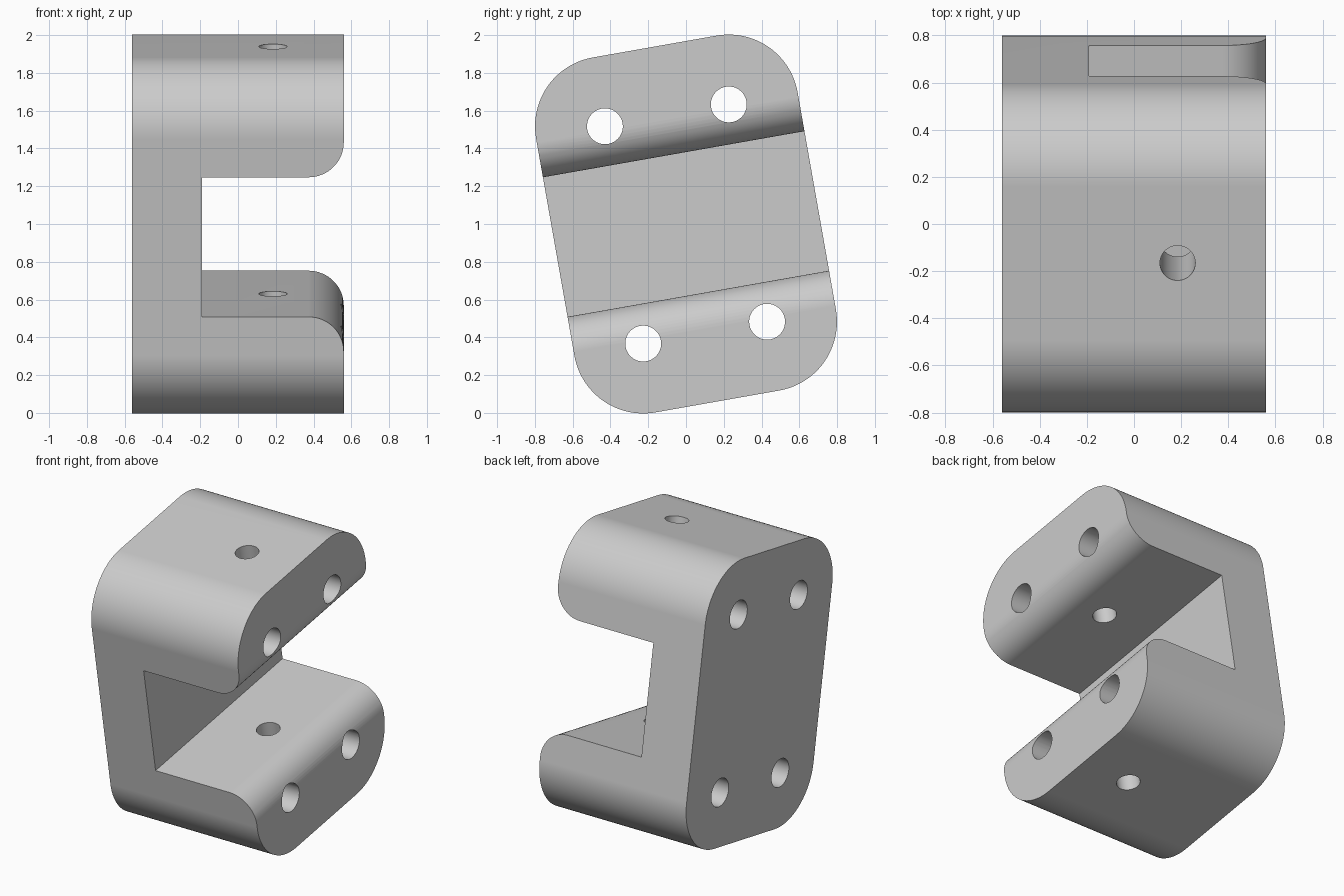
import bpy, bmesh, math
from mathutils import Matrix, Vector

cube = bpy.data.objects.get("Cube")
if cube:
    bpy.data.objects.remove(cube, do_unlink=True)

# Dimensions in the block's own untilted frame
HALF_X = 0.56
ARC_Y, ARC_Z, CORNER = 0.333, 0.584, 0.37
SLOT_BACK, SLOT_HALF, LIP = -0.19, 0.375, 0.1875
TILT = math.radians(10)

grey = bpy.data.materials.new("plain grey")
grey.use_nodes = True
colour = (0.6, 0.6, 0.6, 1)
grey.diffuse_color = colour
grey.node_tree.nodes["Principled BSDF"].inputs["Base Color"].default_value = colour


def arc(cu, cv, radius, start, end, steps):
    """Points on an arc, angles in degrees."""
    angles = [math.radians(start + (end - start) * i / steps) for i in range(steps + 1)]
    return [(cu + radius * math.cos(a), cv + radius * math.sin(a)) for a in angles]


def prism(name, points, direction):
    """Extrude a closed outline of 3D points along a direction."""
    bm = bmesh.new()
    base = bm.faces.new([bm.verts.new(p) for p in points])
    result = bmesh.ops.extrude_face_region(bm, geom=[base])
    verts = [v for v in result["geom"] if isinstance(v, bmesh.types.BMVert)]
    bmesh.ops.translate(bm, vec=Vector(direction), verts=verts)
    bmesh.ops.recalc_face_normals(bm, faces=bm.faces)
    mesh = bpy.data.meshes.new(name)
    bm.to_mesh(mesh)
    bm.free()
    mesh.materials.append(grey)
    obj = bpy.data.objects.new(name, mesh)
    bpy.context.collection.objects.link(obj)
    return obj


def drill(name, radius, matrix):
    """Long cylinder cutter along its local z."""
    points = [matrix @ Vector((u, v, -2)) for u, v in arc(0, 0, radius, 0, 360, 48)[:-1]]
    return prism(name, points, matrix.to_3x3() @ Vector((0, 0, 4)))


# Block with rounded long edges
outline = []
for i, (sy, sz) in enumerate([(1, 1), (-1, 1), (-1, -1), (1, -1)]):
    outline += arc(sy * ARC_Y, sz * ARC_Z, CORNER, i * 90, i * 90 + 90, 24)
block = prism("clamp_block", [(-HALF_X, y, z) for y, z in outline], (2 * HALF_X, 0, 0))

# Slot with flared mouth, which rounds the lips of both jaws
upper = [(SLOT_BACK, SLOT_HALF)]
upper += arc(HALF_X - LIP, SLOT_HALF + LIP, LIP, -90, 0, 16)
upper.append((1, SLOT_HALF + LIP))
slot = upper + [(x, -z) for x, z in reversed(upper)]
cutters = [prism("slot_cutter", [(x, -1, z) for x, z in slot], (0, 2, 0))]

# Four lengthwise bolt holes and one pin hole through both jaws
for sy in (-1, 1):
    for sz in (-1, 1):
        place = Matrix.Translation((0, sy * ARC_Y, sz * ARC_Z)) @ Matrix.Rotation(math.pi / 2, 4, "Y")
        cutters.append(drill("bolt_hole_cutter", 0.095, place))
pin_top = Matrix.Translation((0.185, 0, 2.1))
cutters.append(drill("pin_hole_cutter", 0.075, pin_top))
pin_bottom = Matrix.Translation((0.185, 0, -2.1))
cutters.append(drill("pin_hole_cutter", 0.075, pin_bottom))

bpy.ops.object.select_all(action="DESELECT")
bpy.context.view_layer.objects.active = block
block.select_set(True)
for cutter in cutters:
    cutter.hide_render = True
    cut = block.modifiers.new("cut", "BOOLEAN")
    cut.operation = "DIFFERENCE"
    cut.solver = "EXACT"
    cut.object = cutter
    bpy.ops.object.modifier_apply(modifier=cut.name)
    bpy.data.objects.remove(cutter, do_unlink=True)

# Smooth curves, crisp edges, flat planes
bpy.ops.object.shade_smooth_by_angle(angle=math.radians(30))
normals = block.modifiers.new("flat planes", "WEIGHTED_NORMAL")
normals.keep_sharp = True

# Tilt the whole block and stand it on the ground
block.rotation_euler.x = TILT
block.location.z = 1
